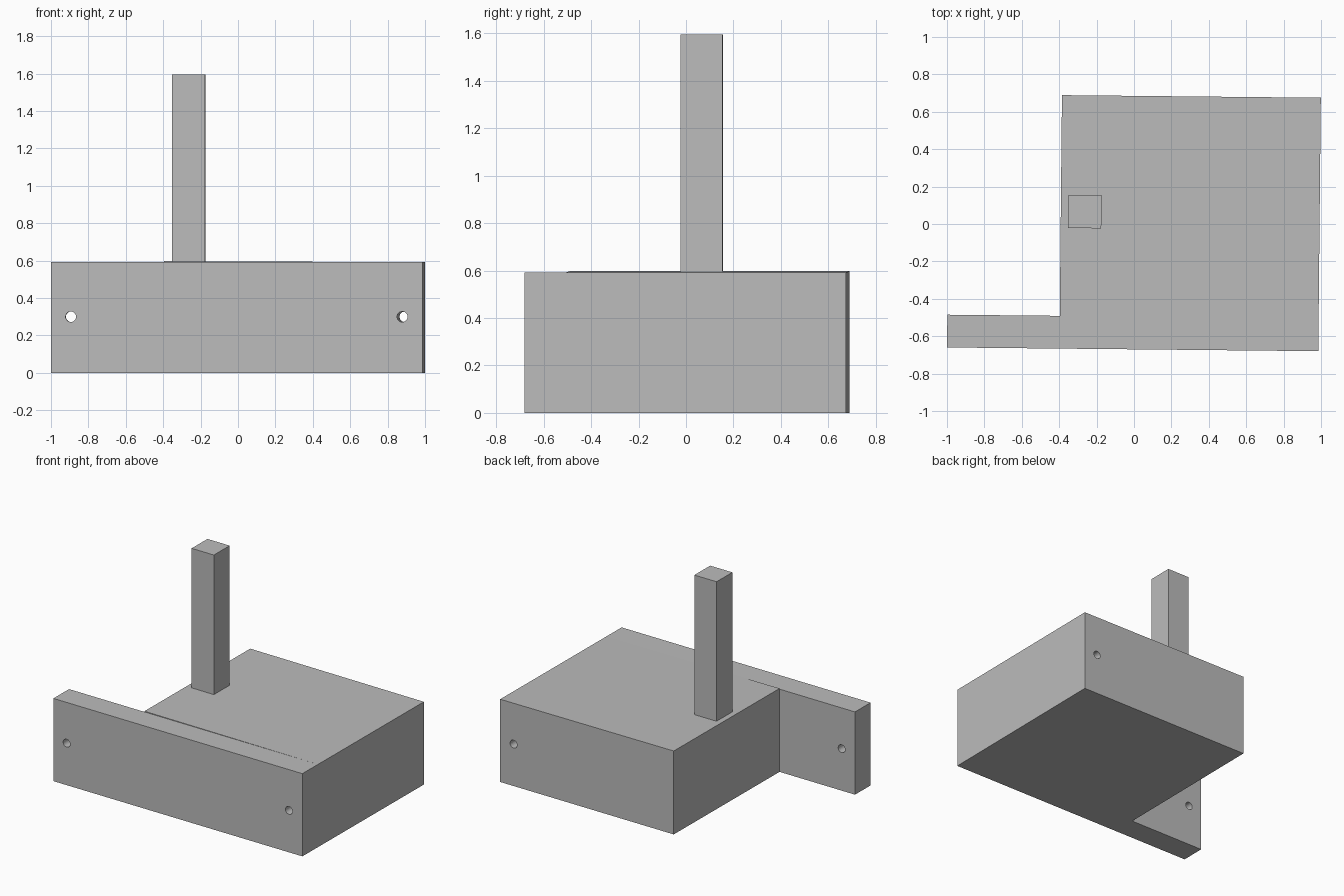
import bpy, bmesh, math
from mathutils import Matrix

cube = bpy.data.objects.get("Cube")
if cube:
    bpy.data.objects.remove(cube, do_unlink=True)

GREY = (0.5, 0.5, 0.5, 1)
grey = bpy.data.materials.new("plain grey")
grey.use_nodes = True
grey.diffuse_color = GREY
grey.node_tree.nodes["Principled BSDF"].inputs["Base Color"].default_value = GREY

YAW = Matrix.Rotation(-0.01, 4, 'Z')   # whole assembly sits slightly turned
HEIGHT = 0.592
LIP = 0.005                            # block rises slightly at its right edge


def finish(name, bm):
    bmesh.ops.recalc_face_normals(bm, faces=bm.faces)
    mesh = bpy.data.meshes.new(name)
    bm.to_mesh(mesh)
    bm.free()
    mesh.materials.append(grey)
    obj = bpy.data.objects.new(name, mesh)
    obj.matrix_world = YAW
    bpy.context.collection.objects.link(obj)
    return obj


def box(name, low, high, lip=0):
    bm = bmesh.new()
    bmesh.ops.create_cube(bm, size=1)
    for v in bm.verts:
        raised = lip if v.co.x < 0 and v.co.z > 0 else 0
        v.co = [a + (b - a) * (c + 0.5) for a, b, c in zip(low, high, v.co)]
        v.co.z += raised
    return finish(name, bm)


# Long front board, deep block behind it, and upright post
board = box("front_board", (-0.993, -0.67, 0), (0.992, -0.495, HEIGHT))
block = box("main_block", (-0.392, -0.495, 0), (0.992, 0.685, HEIGHT), LIP)
box("post", (-0.352, -0.025, HEIGHT), (-0.175, 0.152, 1.595))


# Bolt holes running front to back
def drill(x):
    bm = bmesh.new()
    turn = Matrix.Translation((x, 0, 0.3)) @ Matrix.Rotation(math.pi / 2, 4, 'X')
    bmesh.ops.create_cone(bm, cap_ends=True, segments=24, radius1=0.028,
                          radius2=0.028, depth=3, matrix=turn)
    cutter = finish("hole_cutter", bm)
    cutter.hide_render = True
    cutter.hide_set(True)
    cutter.display_type = 'WIRE'
    return cutter


left_hole, right_hole = drill(0.885), drill(-0.887)
for part, cutter in ((board, left_hole), (board, right_hole), (block, left_hole)):
    cut = part.modifiers.new("bolt_hole", 'BOOLEAN')
    cut.operation = 'DIFFERENCE'
    cut.solver = 'EXACT'
    cut.object = cutter
